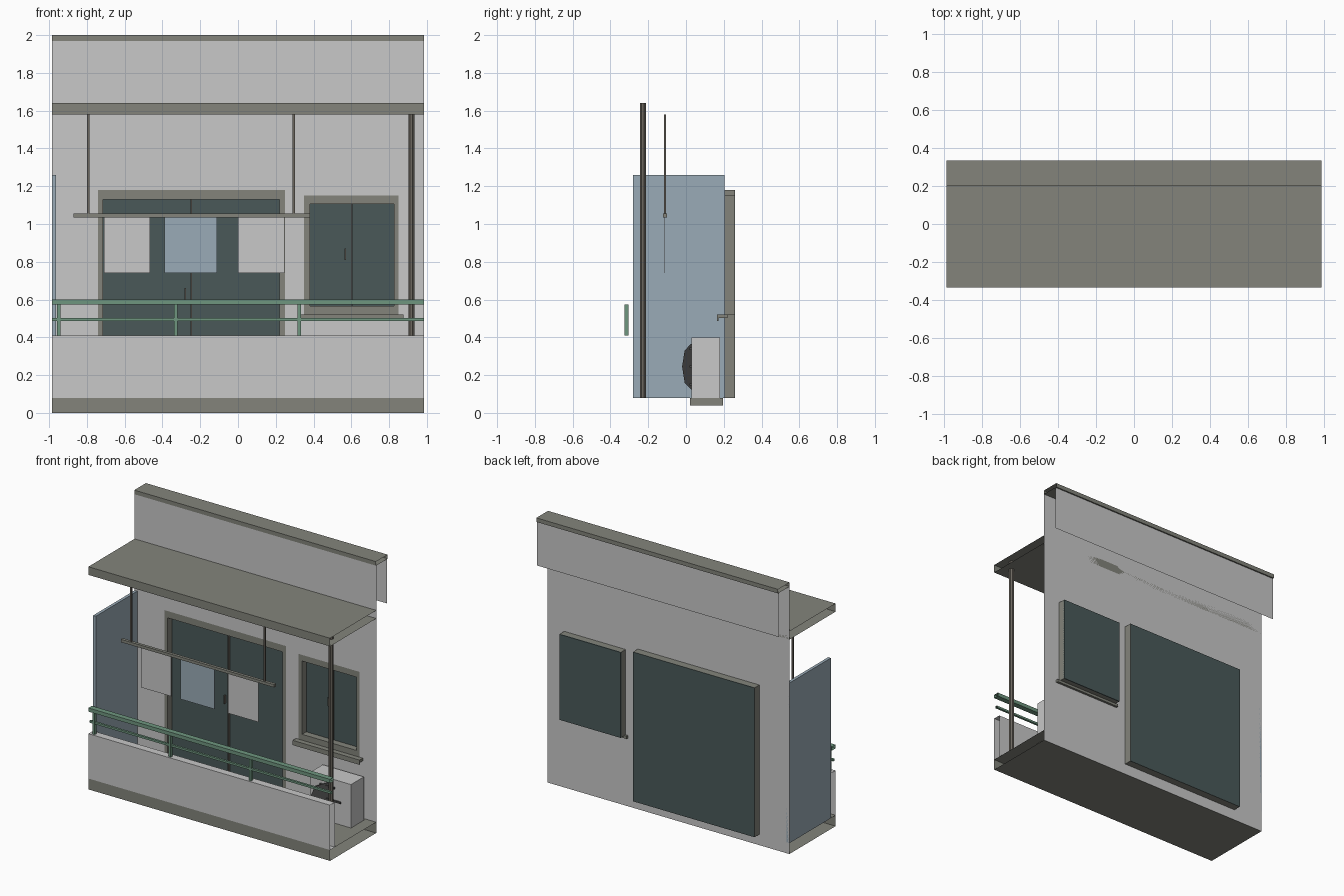
import bpy, bmesh, math

if "Cube" in bpy.data.objects:
    bpy.data.objects.remove(bpy.data.objects["Cube"], do_unlink=True)


def material(name, hex_code):
    srgb = [int(hex_code[i:i + 2], 16) / 255 for i in (0, 2, 4)]
    color = [c / 12.92 if c < 0.04 else ((c + 0.055) / 1.055) ** 2.4 for c in srgb] + [1]
    m = bpy.data.materials.new(name)
    m.use_nodes = True
    m.diffuse_color = color
    m.node_tree.nodes["Principled BSDF"].inputs["Base Color"].default_value = color
    return m


PLASTER = material("light plaster", "C8C8C8")
TRIM = material("warm grey trim", "83847B")
GLASS = material("dark teal glass", "4A5959")
BLUE = material("pale blue", "9AABB7")
GREEN = material("green rail", "6F967F")
METAL = material("dark metal", "6C675F")
GRILLE = material("fan grille", "4C4C4C")

HALF = 0.985          # half width
WALL = 0.203          # wall plane
FRONT = -0.335        # balcony front
BACK = 0.335          # back of the roof edge
FLOOR = 0.08


def finish(name, bm, mat):
    mesh = bpy.data.meshes.new(name)
    bm.to_mesh(mesh)
    bm.free()
    mesh.materials.append(mat)
    obj = bpy.data.objects.new(name, mesh)
    bpy.context.collection.objects.link(obj)
    return obj


def box(name, mat, x, y, z, open_ends=False):
    """Box from (low, high) ranges; open_ends leaves out the two x faces."""
    bm = bmesh.new()
    bmesh.ops.create_cube(bm, size=1)
    for v in bm.verts:
        v.co = [r[0] + (c + 0.5) * (r[1] - r[0]) for c, r in zip(v.co, (x, y, z))]
    bm.normal_update()
    if open_ends:
        ends = [f for f in bm.faces if abs(f.normal.x) > 0.9]
        bmesh.ops.delete(bm, geom=ends, context="FACES_ONLY")
    return finish(name, bm, mat)


def sheet(name, mat, x, z, y, holes=()):
    """Upright sheet facing the front, with rectangular holes."""
    xs = sorted(set(x).union(*[h[0] for h in holes]))
    zs = sorted(set(z).union(*[h[1] for h in holes]))
    bm = bmesh.new()
    for x0, x1 in zip(xs, xs[1:]):
        for z0, z1 in zip(zs, zs[1:]):
            cx, cz = (x0 + x1) / 2, (z0 + z1) / 2
            if any(h[0][0] < cx < h[0][1] and h[1][0] < cz < h[1][1] for h in holes):
                continue
            corners = ((x0, z0), (x1, z0), (x1, z1), (x0, z1))
            bm.faces.new([bm.verts.new((a, y, b)) for a, b in corners])
    bmesh.ops.remove_doubles(bm, verts=bm.verts, dist=1e-5)
    return finish(name, bm, mat)


def cylinder(name, mat, center, radius, depth, sides, along_y=False):
    bm = bmesh.new()
    bmesh.ops.create_cone(bm, cap_ends=True, segments=sides, radius1=radius,
                          radius2=radius, depth=depth)
    obj = finish(name, bm, mat)
    obj.location = center
    obj.rotation_euler = (math.pi / 2 if along_y else 0, 0, math.pi / sides)
    return obj


def glazing(name, x, z, inner_x, inner_z, handle_x, handle_z):
    """Frame ring set back behind the wall, glass, centre bar and handle."""
    depth = (WALL, 0.258)
    box(name + "_frame_left", TRIM, (x[0], inner_x[0]), depth, z)
    box(name + "_frame_right", TRIM, (inner_x[1], x[1]), depth, z)
    box(name + "_frame_top", TRIM, inner_x, depth, (inner_z[1], z[1]))
    box(name + "_frame_bottom", TRIM, inner_x, depth, (z[0], inner_z[0]))
    box(name + "_glass", GLASS, x, (0.252, 0.26), z)
    mid = sum(inner_x) / 2
    box(name + "_centre_bar", METAL, (mid - 0.004, mid + 0.004), (0.235, 0.253), inner_z)
    box(name + "_handle", METAL, (handle_x - 0.004, handle_x + 0.004), (0.235, 0.253),
        (handle_z - 0.03, handle_z + 0.03))


FULL = (-HALF, HALF)

# House wall with door and window openings
door_x, door_z = (-0.74, 0.25), (FLOOR, 1.18)
win_x, win_z = (0.35, 0.85), (0.52, 1.15)
sheet("house_wall", PLASTER, FULL, (0, 1.97), WALL, [(door_x, door_z), (win_x, win_z)])
glazing("door", door_x, door_z, (-0.715, 0.22), (0.095, 1.13), -0.28, 0.63)
glazing("window", win_x, win_z, (0.38, 0.825), (0.565, 1.105), 0.568, 0.84)
box("window_sill", TRIM, (0.33, 0.875), (0.165, 0.22), (0.502, 0.522))
box("window_sill_lip", TRIM, (0.33, 0.875), (0.165, 0.172), (0.487, 0.502))

# Roof edge and the panel hanging behind it
box("roof_cap", TRIM, FULL, (WALL - 0.003, BACK), (1.97, 2.0), True)
sheet("roof_back_panel", PLASTER, FULL, (1.645, 1.97), 0.325)

# Canopy, balcony slab and parapet
box("canopy", TRIM, FULL, (FRONT, WALL), (1.58, 1.64), True)
box("balcony_slab", TRIM, FULL, (FRONT, WALL - 0.001), (0, FLOOR), True)
box("parapet", PLASTER, FULL, (FRONT, -0.28), (FLOOR, 0.41), True)

# Railing
box("top_rail", GREEN, FULL, (FRONT, -0.295), (0.573, 0.6), True)
box("middle_rail", GREEN, FULL, (-0.323, -0.307), (0.487, 0.502), True)
for i, x in enumerate((-0.95, -0.33, 0.325)):
    box(f"rail_post_{i + 1}", GREEN, (x - 0.009, x + 0.009), (-0.325, -0.305), (0.41, 0.574))

# Side screen and drain pipe
box("side_screen", BLUE, (-HALF, -0.963), (-0.28, WALL), (FLOOR, 1.26))
cylinder("drain_pipe", METAL, (0.918, -0.228, 0.86), 0.018, 1.56, 8)

# Laundry bar with hangers and cloths
box("laundry_bar", TRIM, (-0.87, 0.38), (-0.122, -0.1), (1.034, 1.055))
for i, x in enumerate((-0.793, 0.295)):
    box(f"bar_hanger_{i + 1}", METAL, (x - 0.006, x + 0.006), (-0.117, -0.105), (1.05, 1.58))
cloths = (("left", (-0.71, -0.465), PLASTER), ("middle", (-0.39, -0.11), BLUE),
          ("right", (0.0, 0.245), PLASTER))
for side, span, mat in cloths:
    box("cloth_" + side, mat, span, (-0.114, -0.11), (0.74, 1.036))

# Air conditioner
unit_x = (0.565, 0.9)
box("air_unit", PLASTER, unit_x, (0.03, 0.18), (FLOOR, 0.4))
box("air_unit_base", TRIM, unit_x, (0.02, 0.197), (0.04, FLOOR - 0.001))
cylinder("fan_disc", GRILLE, (0.71, 0.029, 0.245), 0.12, 0.008, 8, True)
for i in (-1, 0, 1):
    z = 0.245 + i * 0.095
    reach = 0.11 if i == 0 else 0.06
    box(f"fan_bar_{i + 2}", GRILLE, (0.71 - reach, 0.71 + reach), (0.019, 0.03),
        (z - 0.006, z + 0.006))
